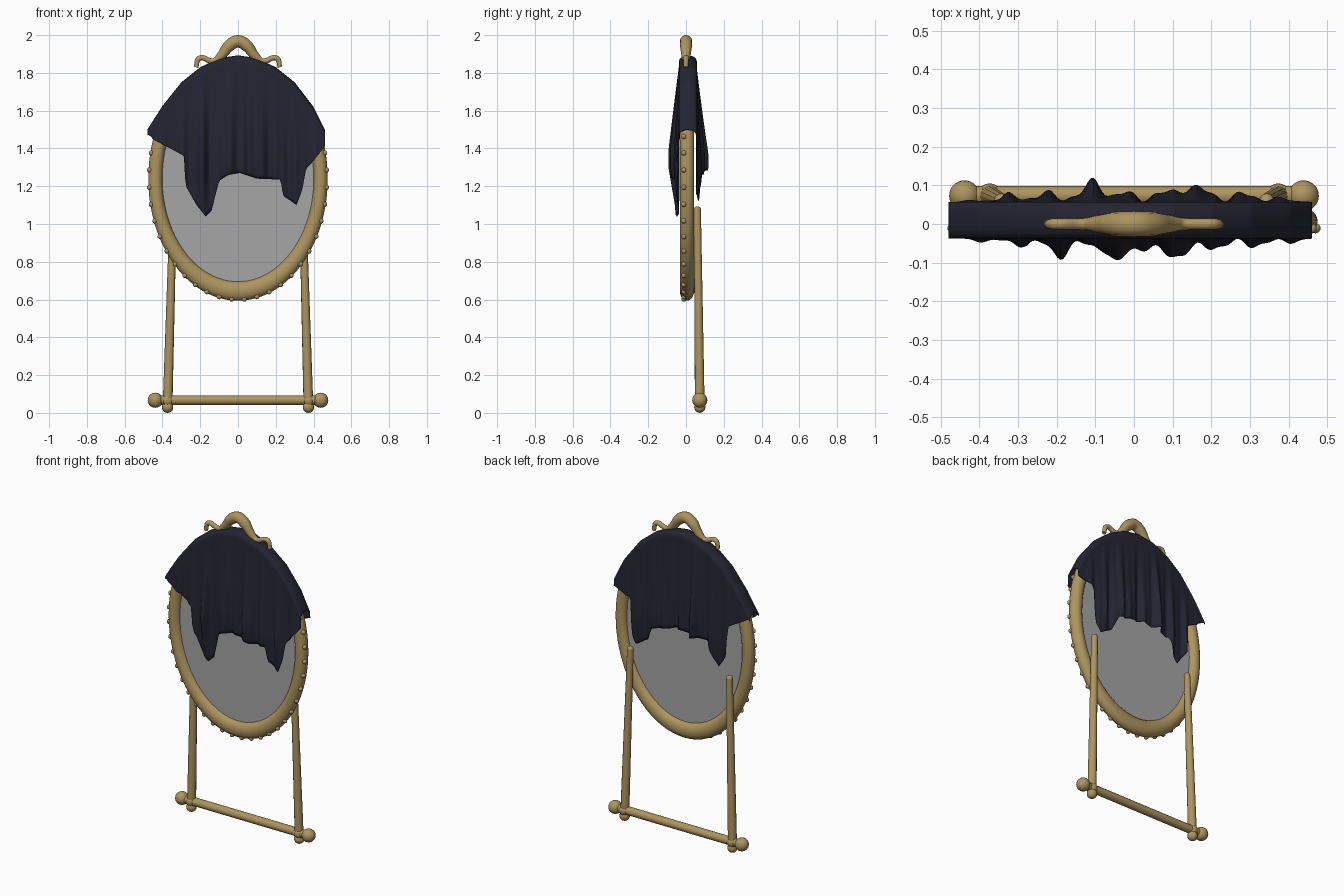
import bpy, math
from mathutils import Vector

cube = bpy.data.objects.get("Cube")
if cube:
    bpy.data.objects.remove(cube)


def material(name, rgb):
    m = bpy.data.materials.new(name)
    m.use_nodes = True
    m.diffuse_color = (*rgb, 1)
    m.node_tree.nodes["Principled BSDF"].inputs["Base Color"].default_value = (*rgb, 1)
    return m


GOLD = material("antique gold", (0.42, 0.30, 0.115))
GLASS = material("mirror grey", (0.38, 0.38, 0.38))
CLOTH = material("dark navy cloth", (0.018, 0.018, 0.032))


def finish(name, mat):
    ob = bpy.context.object
    ob.name = name
    ob.data.materials.clear()
    ob.data.materials.append(mat)
    bpy.ops.object.shade_smooth_by_angle(angle=math.radians(50))
    return ob


def ball(name, pos, r, scale=(1, 1, 1), seg=20):
    bpy.ops.mesh.primitive_uv_sphere_add(segments=seg, ring_count=seg // 2, radius=r, location=pos)
    bpy.context.object.scale = scale
    return finish(name, GOLD)


def tube(name, points, smooth=False):
    """Round rod through (x, y, z, radius) points."""
    cu = bpy.data.curves.new(name, "CURVE")
    cu.dimensions = "3D"
    cu.bevel_depth = 1
    cu.bevel_resolution = 4
    cu.use_fill_caps = True
    sp = cu.splines.new("BEZIER" if smooth else "POLY")
    if smooth:
        sp.bezier_points.add(len(points) - 1)
        sp.resolution_u = 5
        for bp, p in zip(sp.bezier_points, points):
            bp.co, bp.radius = p[:3], p[3]
            bp.handle_left_type = bp.handle_right_type = "AUTO"
    else:
        sp.points.add(len(points) - 1)
        for pt, p in zip(sp.points, points):
            pt.co, pt.radius = (*p[:3], 1), p[3]
    ob = bpy.data.objects.new(name, cu)
    bpy.context.collection.objects.link(ob)
    bpy.ops.object.select_all(action="DESELECT")
    ob.select_set(True)
    bpy.context.view_layer.objects.active = ob
    bpy.ops.object.convert(target="MESH")
    return finish(name, GOLD)


# Oval frame and glass
CZ, RX, RZ, T = 1.24, 0.4375, 0.595, 0.0857
bpy.ops.mesh.primitive_torus_add(major_radius=1, minor_radius=T, major_segments=96,
                                 minor_segments=20, location=(0, 0.005, CZ),
                                 rotation=(math.pi / 2, 0, 0))
bpy.context.object.scale = (RX, RZ, RX)
finish("oval_frame", GOLD)
bpy.ops.mesh.primitive_cylinder_add(vertices=96, radius=1, depth=0.012, location=(0, 0.005, CZ),
                                    rotation=(math.pi / 2, 0, 0))
bpy.context.object.scale = (RX, RZ, 1)
finish("mirror_glass", GLASS)

# Beads along the outer front edge of the frame
BEADS = 44
for i in range(BEADS):
    a = math.tau * (i + 0.5) / BEADS
    if math.sin(a) < 0.35:
        k = 1 + T * 0.87
        ball("frame_bead", (RX * k * math.cos(a), -0.011, CZ + RZ * k * math.sin(a)), 0.014, seg=10)

# Stand: two leaning posts and a crossbar with ball ends
BY = 0.073
for side, s in (("left", 1), ("right", -1)):
    tube(side + "_post", [(s * 0.373, BY, 0.03, 0.026), (s * 0.343, 0.06, 1.075, 0.019)])
    ball(side + "_post_tip", (s * 0.343, 0.06, 1.075), 0.019)
    ball(side + "_foot", (s * 0.373, BY, 0.03), 0.03)
    ball(side + "_bar_joint", (s * 0.373, BY, 0.065), 0.032)
    ball(side + "_bar_knob", (s * 0.438, BY, 0.067), 0.04)
tube("crossbar", [(-0.43, BY, 0.067, 0.025), (0.43, BY, 0.067, 0.025)])

# Crown ornament on top
half = [(0.045, 1.945, 0.032), (0.09, 1.89, 0.024), (0.13, 1.862, 0.015),
        (0.205, 1.878, 0.014), (0.222, 1.83, 0.012)]
crown = [(-x, 0, z, r) for x, z, r in reversed(half)] + [(0, 0, 1.967, 0.033)]
crown += [(x, 0, z, r) for x, z, r in half]
tube("crown_ornament", crown, smooth=True)


# Draped cloth: each column runs from the front hem over the rim to the back hem
def lerp(table, x):
    for (x0, z0), (x1, z1) in zip(table, table[1:]):
        if x <= x1:
            return z0 + (z1 - z0) * max(0, (x - x0) / (x1 - x0))
    return table[-1][1]


ridge = [(-0.48, 1.5), (-0.4, 1.625), (-0.3, 1.75), (-0.2, 1.83), (-0.1, 1.878), (0, 1.893),
         (0.1, 1.878), (0.2, 1.83), (0.3, 1.75), (0.4, 1.62), (0.46, 1.5)]
front_hem = [(-0.48, 1.48), (-0.45, 1.45), (-0.285, 1.36), (-0.275, 1.2), (-0.22, 1.1),
             (-0.17, 1.04), (-0.14, 1.07), (-0.1, 1.23), (-0.05, 1.26), (0.01, 1.27), (0.1, 1.24),
             (0.225, 1.235), (0.24, 1.15), (0.31, 1.1), (0.34, 1.18), (0.36, 1.29), (0.46, 1.41)]
back_hem = [(-0.48, 1.48), (-0.34, 1.4), (-0.33, 1.22), (-0.27, 1.13), (-0.24, 1.17), (-0.2, 1.27),
            (0, 1.3), (0.18, 1.26), (0.22, 1.17), (0.3, 1.12), (0.335, 1.18), (0.345, 1.4),
            (0.46, 1.44)]


def bump(x, c, w):
    return math.exp(-((x - c) / w) ** 2)


def fold(x, z, top, side):
    drop = min(1, max(0, top - z - 0.05) / 0.45)
    taper = 1 if z > 1.3 else max(0.35, 1 - (1.3 - z) * 3)
    wave = 0.011 * (1 + math.sin(x * 62 + side + 1.5 * z)) + 0.005 * (1 + math.sin(x * 117 + 2 * side))
    if side < 0:
        wave += 0.055 * bump(x, -0.045, 0.025) + 0.025 * bump(x, 0.1, 0.07) + 0.025 * bump(x, -0.19, 0.03)
    else:
        wave += 0.04 * bump(x, -0.1, 0.025) + 0.025 * bump(x, 0.14, 0.04)
    return wave * drop * taper


COLS, ROWS, ARC, R = 130, 26, 8, 0.047
verts = []
for i in range(COLS + 1):
    x = -0.48 + 0.94 * i / COLS
    top = lerp(ridge, x)
    shoulder = top - 0.03
    for side, hem in ((-1, lerp(front_hem, x)), (1, lerp(back_hem, x))):
        hem = min(hem, shoulder - 0.005)
        drape = []
        for j in range(ROWS + 1):
            z = hem + (shoulder - hem) * j / ROWS
            drape.append((x, 0.01 + side * (R + fold(x, z, top, side)), z))
        if side < 0:
            verts += drape
            for j in range(1, ARC):
                a = math.pi * j / ARC
                verts.append((x, 0.01 - R * math.cos(a), shoulder + 0.03 * math.sin(a)))
        else:
            verts += reversed(drape)
N = 2 * (ROWS + 1) + ARC - 1
faces = [(i * N + j, (i + 1) * N + j, (i + 1) * N + j + 1, i * N + j + 1)
         for i in range(COLS) for j in range(N - 1)]
mesh = bpy.data.meshes.new("draped_cloth")
mesh.from_pydata(verts, [], faces)
cloth = bpy.data.objects.new("draped_cloth", mesh)
bpy.context.collection.objects.link(cloth)
bpy.ops.object.select_all(action="DESELECT")
cloth.select_set(True)
bpy.context.view_layer.objects.active = cloth
finish("draped_cloth", CLOTH)
thick = cloth.modifiers.new("thickness", "SOLIDIFY")
thick.thickness = 0.004
thick.offset = -1
